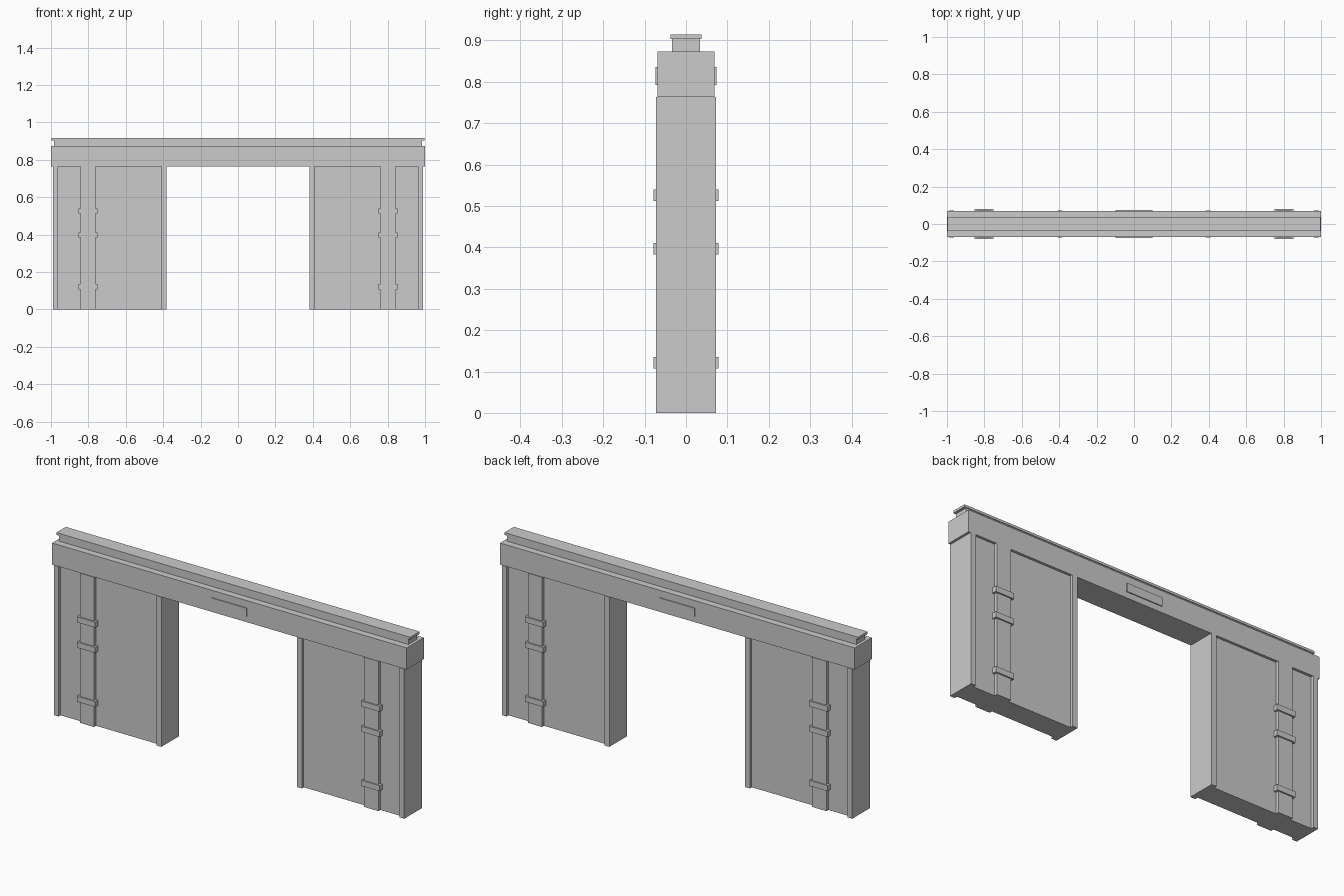
import bpy

old = bpy.data.objects.get("Cube")
if old:
    bpy.data.objects.remove(old, do_unlink=True)

grey = bpy.data.materials.new("plain grey")
grey.use_nodes = True
colour = (0.6, 0.6, 0.6, 1)
grey.diffuse_color = colour
grey.node_tree.nodes["Principled BSDF"].inputs["Base Color"].default_value = colour


def box(name, x0, x1, half_depth, z0, z1):
    """Box from x0 to x1 and z0 to z1, centred on y = 0."""
    bpy.ops.mesh.primitive_cube_add(size=1, location=((x0 + x1) / 2, 0, (z0 + z1) / 2))
    ob = bpy.context.object
    ob.name = name
    ob.scale = (x1 - x0, 2 * half_depth, z1 - z0)
    bpy.ops.object.transform_apply(location=True, rotation=False, scale=True)
    ob.data.materials.append(grey)
    return ob


def pair(name, x0, x1, half_depth, z0, z1):
    """The same box on the left (+x) and the right (-x)."""
    box("left_" + name, x0, x1, half_depth, z0, z1)
    box("right_" + name, -x1, -x0, half_depth, z0, z1)


LINTEL_Z = 0.763
POST_Y = 0.072

# Recessed wall panels with the posts that frame them
pair("wall_panel", 0.384, 0.987, 0.056, 0, LINTEL_Z)
pair("inner_post", 0.382, 0.41, POST_Y, 0, LINTEL_Z)
pair("outer_post", 0.962, 0.988, POST_Y, 0, LINTEL_Z)
pair("pilaster", 0.762, 0.842, POST_Y, 0, LINTEL_Z)

# Straps around each pilaster
for i, z in enumerate((0.107, 0.383, 0.512)):
    pair(f"strap_{i + 1}", 0.75, 0.854, 0.079, z, z + 0.028)

# Lintel with a thin plate on both faces
box("lintel", -1, 1, 0.069, LINTEL_Z, 0.873)
box("lintel_plate", -0.1, 0.1, 0.074, 0.793, 0.836)

# Rail along the top
box("rail_web", -0.985, 0.985, 0.034, 0.873, 0.903)
box("rail_cap", -0.998, 0.998, 0.038, 0.903, 0.915)
